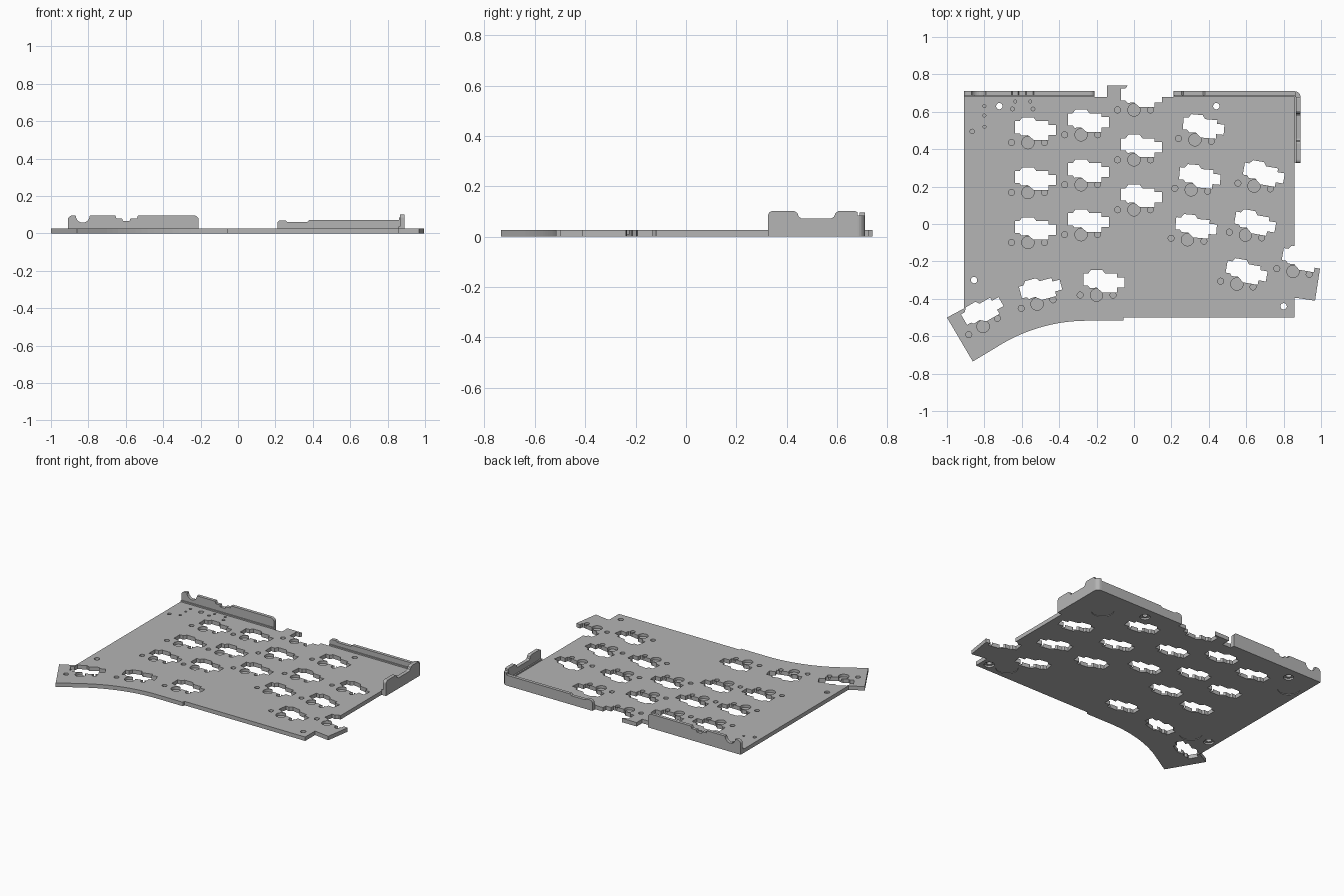
import bpy, bmesh
from math import sin, cos, radians, pi
from mathutils import Matrix, Vector

old = bpy.data.objects.get("Cube")
if old:
    bpy.data.objects.remove(old, do_unlink=True)

grey = bpy.data.materials.new("plain_grey")
grey.use_nodes = True
GREY = (0.46, 0.46, 0.46, 1)
grey.diffuse_color = GREY
grey.node_tree.nodes["Principled BSDF"].inputs["Base Color"].default_value = GREY

THICK = 0.027
WALL_IN, WALL_OUT = 0.68, 0.71


def prism(bm, pts, low, high, axis="z"):
    """Extrude a 2D profile: z = plan outline, y = (x, z) profile, x = (y, z) profile."""
    def place(p, d):
        return {"z": (p[0], p[1], d), "y": (p[0], d, p[1]), "x": (d, p[0], p[1])}[axis]
    a = [bm.verts.new(place(p, low)) for p in pts]
    b = [bm.verts.new(place(p, high)) for p in pts]
    faces = [bm.faces.new(a), bm.faces.new(b)]
    n = len(pts)
    for i in range(n):
        j = (i + 1) % n
        faces.append(bm.faces.new((a[i], a[j], b[j], b[i])))
    bmesh.ops.recalc_face_normals(bm, faces=faces)


def circle(x, y, r, n=28):
    return [(x + r * cos(2 * pi * i / n), y + r * sin(2 * pi * i / n)) for i in range(n)]


def arc(cx, cy, r, start, end, n=6):
    angles = [radians(start + (end - start) * i / n) for i in range(n + 1)]
    return [(cx + r * cos(a), cy + r * sin(a)) for a in angles]


def make(name, bm):
    mesh = bpy.data.meshes.new(name)
    bm.to_mesh(mesh)
    bm.free()
    mesh.materials.append(grey)
    obj = bpy.data.objects.new(name, mesh)
    bpy.context.collection.objects.link(obj)
    return obj


# Plate outline, with the swept thumb edge and two side tabs
outline = [(-0.91, WALL_IN), (-0.91, -0.452), (-1, -0.5), (-0.862, -0.735)]
outline += arc(-0.25, -1.417, 0.9, 120, 90, 14)
outline += [(-0.055, -0.517), (-0.055, -0.5), (0.857, -0.5), (0.857, -0.395),
            (0.87, -0.395), (0.968, -0.41), (0.995, -0.235), (0.857, -0.2),
            (0.857, WALL_IN), (-0.03, WALL_IN), (-0.03, 0.74), (-0.145, 0.74),
            (-0.145, WALL_IN)]
bm = bmesh.new()
prism(bm, outline, 0, THICK)
plate = make("base_plate", bm)

# Switch positions: x, y, tilt in degrees
switches = [(x, top - row * 0.267, 0)
            for x, top in ((-0.567, 0.435), (-0.283, 0.477), (0, 0.61))
            for row in range(3)]
switches += [(0.326 - 0.02 * i, 0.45 - 0.267 * i, -5) for i in range(3)]
switches += [(0.642 - 0.046 * i, 0.203 - 0.262 * i, -10) for i in range(3)]
switches += [(0.85, -0.254, -10), (-0.2, -0.38, 0),
             (-0.518, -0.428, 15), (-0.807, -0.548, 30)]

# Stepped opening beside each switch centre
opening = [(-0.07, 0.05), (-0.045, 0.05), (-0.035, 0.037), (0, 0.04), (0.03, 0.015),
           (0.11, 0.015), (0.11, 0.04), (0.15, 0.04), (0.15, 0.095), (0.11, 0.095),
           (0.11, 0.115), (0.045, 0.115), (0.03, 0.135), (-0.03, 0.135),
           (-0.045, 0.115), (-0.07, 0.115)]

through, pockets, under = bmesh.new(), bmesh.new(), bmesh.new()
for x, y, tilt in switches:
    spin = Matrix.Rotation(radians(tilt), 2)
    pos = Vector((x, y))
    prism(through, [pos + spin @ Vector(p) for p in opening], -0.1, 0.1)
    for dx, r in ((-0.088, 0.016), (0, 0.033), (0.088, 0.016)):
        c = pos + spin @ Vector((dx, 0))
        prism(pockets, circle(c.x, c.y, r), 0.009, 0.1)

# Screw holes with counterbores underneath
for x, y in ((-0.72, 0.63), (0.44, 0.63), (-0.855, -0.3), (0.8, -0.44)):
    prism(through, circle(x, y, 0.017), -0.1, 0.1)
    prism(under, circle(x, y, 0.032), -0.1, 0.012)

# Small pin pockets near the rear corner
for x, y, r in ((-0.865, 0.495, 0.012), (-0.8, 0.63, 0.008), (-0.8, 0.58, 0.008),
                (-0.8, 0.52, 0.008), (-0.65, 0.615, 0.01), (-0.54, 0.615, 0.01),
                (-0.635, 0.655, 0.008), (-0.555, 0.655, 0.008)):
    prism(pockets, circle(x, y, r, 16), 0.009, 0.1)

# Shallow foot recesses underneath
for x, y in ((0.69, 0.52), (-0.815, 0.52), (-0.71, -0.3), (0.69, -0.4)):
    prism(under, circle(x, y, 0.07, 40), -0.1, 0.004)

# Cut everything from the plate
cutters = [make(n, b) for n, b in (("opening_cutter", through), ("pocket_cutter", pockets),
                                   ("underside_cutter", under))]
for cutter in cutters:
    cutter.hide_render = True
    mod = plate.modifiers.new(cutter.name, "BOOLEAN")
    mod.operation = "DIFFERENCE"
    mod.solver = "EXACT"
    mod.object = cutter
bpy.context.view_layer.update()
cut = bpy.data.meshes.new_from_object(plate.evaluated_get(bpy.context.evaluated_depsgraph_get()))
plate.modifiers.clear()
plate.data = cut
for cutter in cutters:
    bpy.data.objects.remove(cutter, do_unlink=True)

# Rear wall on the right side, with cable scoop and connector notch
top = 0.096
profile = [(-0.91, 0)] + arc(-0.885, top - 0.025, 0.025, 180, 90)
profile += arc(-0.83, top, 0.038, 180, 360, 10)
profile += [(-0.655, top), (-0.65, 0.08), (-0.62, 0.08), (-0.615, 0.066),
            (-0.58, 0.066), (-0.575, 0.08), (-0.54, 0.08), (-0.535, top)]
profile += arc(-0.235, top - 0.025, 0.025, 90, 0) + [(-0.21, 0)]
bm = bmesh.new()
prism(bm, profile, WALL_IN + 0.008, WALL_OUT, "y")
prism(bm, [(-0.91, 0), (-0.91, 0.036), (-0.21, 0.036), (-0.21, 0)],
      WALL_IN, WALL_IN + 0.008, "y")
make("right_rear_wall", bm)

# Rear wall on the left side, low, with a raised end
profile = [(0.21, 0)] + arc(0.228, 0.052, 0.018, 180, 90)
profile += [(0.255, 0.07), (0.265, 0.061), (0.37, 0.061), (0.38, 0.071),
            (0.86, 0.071), (0.86, 0)]
bm = bmesh.new()
prism(bm, profile, WALL_IN + 0.008, WALL_OUT, "y")
prism(bm, [(0.21, 0), (0.21, 0.036), (0.86, 0.036), (0.86, 0)],
      WALL_IN, WALL_IN + 0.008, "y")
make("left_rear_wall", bm)

# Rounded corner joining rear and side walls
bm = bmesh.new()
prism(bm, [(0.86, WALL_IN)] + arc(0.86, WALL_IN, 0.03, 0, 90), 0, 0.085)
make("corner_post", bm)

# Side wall with a wide scoop
profile = [(0.325, 0)] + arc(0.345, 0.082, 0.02, 180, 90)
profile += [(0.43, 0.102), (0.442, 0.094), (0.447, 0.08), (0.458, 0.073),
            (0.577, 0.073), (0.588, 0.08), (0.593, 0.094), (0.605, 0.102),
            (0.67, 0.102), (WALL_IN, 0.098), (WALL_IN, 0)]
bm = bmesh.new()
prism(bm, profile, 0.866, 0.89, "x")
prism(bm, [(0.325, 0), (0.325, 0.036), (WALL_IN, 0.036), (WALL_IN, 0)], 0.857, 0.866, "x")
make("left_side_wall", bm)
